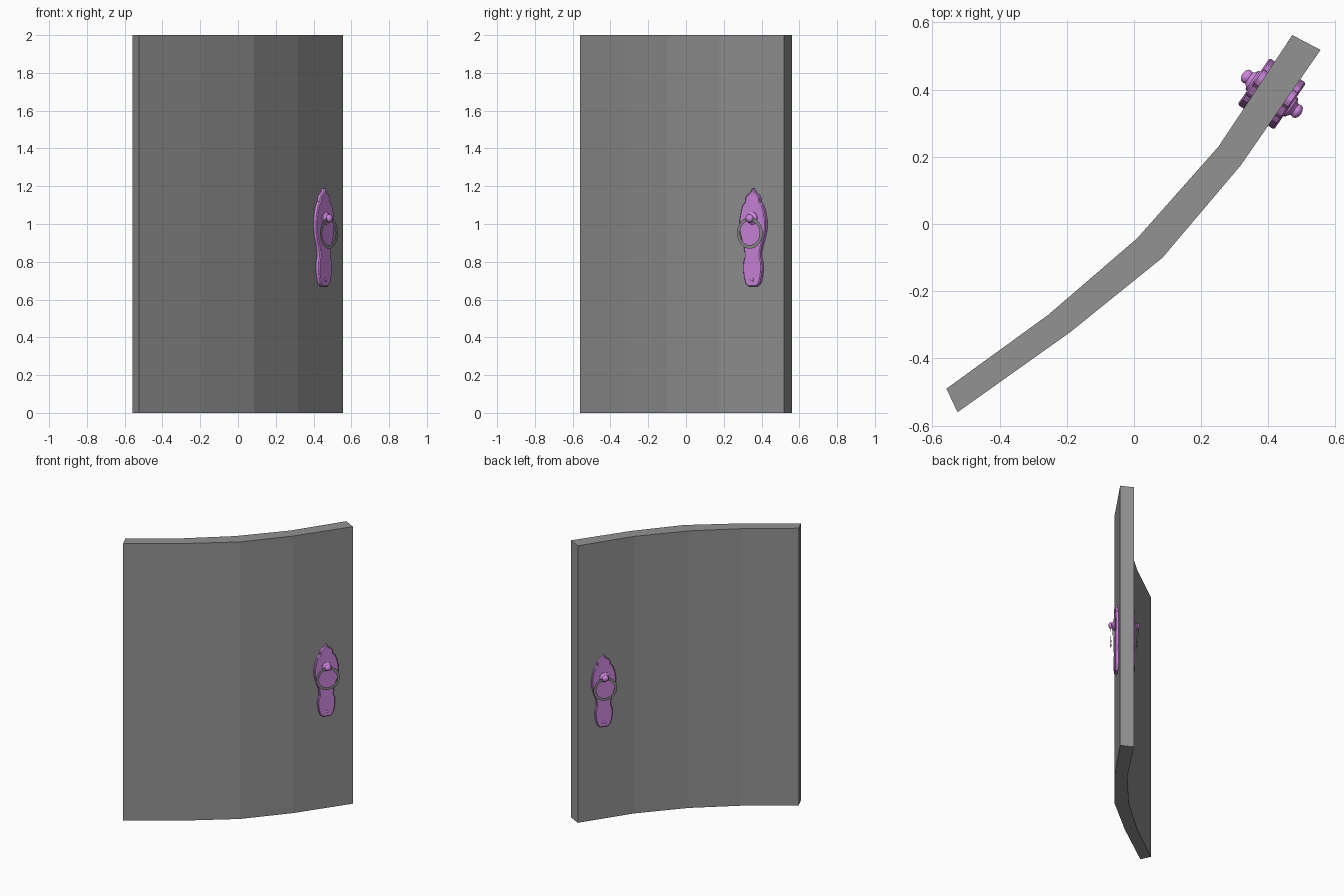
import bpy, bmesh, math
from mathutils import Matrix, Vector

cube = bpy.data.objects.get("Cube")
if cube:
    bpy.data.objects.remove(cube, do_unlink=True)


def material(name, rgb):
    m = bpy.data.materials.new(name)
    m.use_nodes = True
    m.diffuse_color = (*rgb, 1)
    m.node_tree.nodes["Principled BSDF"].inputs["Base Color"].default_value = (*rgb, 1)
    return m


PANEL = material("panel grey", (0.29, 0.29, 0.29))
RING = material("ring grey", (0.25, 0.25, 0.25))
PURPLE = material("fitting purple", (0.61, 0.24, 0.72))


def finish(bm, name, mat, matrix=Matrix(), smooth=False):
    bmesh.ops.recalc_face_normals(bm, faces=bm.faces)
    mesh = bpy.data.meshes.new(name)
    bm.to_mesh(mesh)
    bm.free()
    mesh.materials.append(mat)
    ob = bpy.data.objects.new(name, mesh)
    bpy.context.collection.objects.link(ob)
    ob.matrix_world = matrix
    if smooth:
        bpy.ops.object.select_all(action='DESELECT')
        ob.select_set(True)
        bpy.context.view_layer.objects.active = ob
        bpy.ops.object.shade_smooth_by_angle(angle=math.radians(40))
    return ob


def prism(points, direction):
    """Extrude a closed outline along a direction."""
    bm = bmesh.new()
    face = bm.faces.new([bm.verts.new(p) for p in points])
    ext = bmesh.ops.extrude_face_region(bm, geom=[face])
    verts = [v for v in ext["geom"] if isinstance(v, bmesh.types.BMVert)]
    bmesh.ops.translate(bm, verts=verts, vec=direction)
    return bm


def lathe(profile, z, steps=20):
    """Spin (radius, outward) points about the outward axis at height z."""
    bm = bmesh.new()
    verts = [bm.verts.new((r, -d, z)) for r, d in profile]
    edges = [bm.edges.new(pair) for pair in zip(verts, verts[1:])]
    bmesh.ops.spin(bm, geom=verts + edges, cent=(0, 0, z), axis=(0, 1, 0),
                   angle=2 * math.pi, steps=steps)
    bmesh.ops.remove_doubles(bm, verts=bm.verts, dist=0.0002)
    return bm


def torus(major, minor, centre, n=40, k=10):
    bm = bmesh.new()
    circle = [bm.verts.new((major + minor * math.cos(2 * math.pi * i / k),
                            minor * math.sin(2 * math.pi * i / k), 0)) for i in range(k)]
    edges = [bm.edges.new((circle[i], circle[(i + 1) % k])) for i in range(k)]
    bmesh.ops.spin(bm, geom=circle + edges, cent=(0, 0, 0), axis=(0, 0, 1),
                   angle=2 * math.pi, steps=n)
    bmesh.ops.remove_doubles(bm, verts=bm.verts, dist=0.0002)
    bmesh.ops.transform(bm, verts=bm.verts,
                        matrix=Matrix.Translation(centre) @ Matrix.Rotation(math.pi / 2, 4, 'X'))
    return bm


# Curved door panel
front = [(-0.525, -0.56), (-0.19, -0.322), (0.085, -0.10), (0.318, 0.175), (0.555, 0.518)]
back = [(0.471, 0.562), (0.252, 0.231), (0.01, -0.042), (-0.255, -0.27), (-0.558, -0.49)]
finish(prism([(x, y, 0) for x, y in front + back], (0, 0, 2)), "door_panel", PANEL)

# Half outline of the handle plate: half width, height
half = [(0.014, 1.168), (0.036, 1.152), (0.045, 1.138), (0.046, 1.118), (0.062, 1.102),
        (0.075, 1.065), (0.084, 1.02), (0.084, 0.975), (0.074, 0.93), (0.058, 0.885),
        (0.051, 0.855), (0.049, 0.825), (0.058, 0.80), (0.060, 0.76), (0.055, 0.72),
        (0.044, 0.685), (0.026, 0.67)]
outline = [(0, 1.193)] + half + [(-x, z) for x, z in reversed(half)]

# Identical fittings on both faces of the outermost panel segment
a, b = Vector(front[3]), Vector(front[4])
along = (b - a).normalized()
out = Vector((along.y, -along.x))
angle = math.atan2(along.y, along.x)
for side, depth, turn in (("front", 0, 0), ("back", 0.09, math.pi)):
    p = a + along * 0.227 - out * depth
    place = Matrix.Translation((p.x, p.y, 0)) @ Matrix.Rotation(angle + turn, 4, 'Z')

    plate = finish(prism([(x, 0.005, z) for x, z in outline], (0, -0.026, 0)),
                   side + "_handle_plate", PURPLE, place)
    bevel = plate.modifiers.new("soft rim", 'BEVEL')
    bevel.width = 0.005
    bevel.segments = 1
    bevel.limit_method = 'ANGLE'
    bevel.angle_limit = math.radians(60)

    # Stepped boss that carries the ring
    finish(lathe([(0, 0.015), (0.035, 0.015), (0.034, 0.026), (0.024, 0.032), (0.020, 0.038),
                  (0.022, 0.046), (0.019, 0.054), (0.011, 0.059), (0, 0.061)], 1.03),
           side + "_ring_boss", PURPLE, place, True)
    # Small rivet near the foot of the plate
    finish(lathe([(0, 0.018), (0.011, 0.018), (0.010, 0.024), (0.006, 0.027), (0, 0.028)],
                 0.705, 12), side + "_rivet", PURPLE, place, True)
    # Hanging pull ring
    finish(torus(0.073, 0.0095, (0, -0.042, 0.952)), side + "_pull_ring", RING, place, True)
